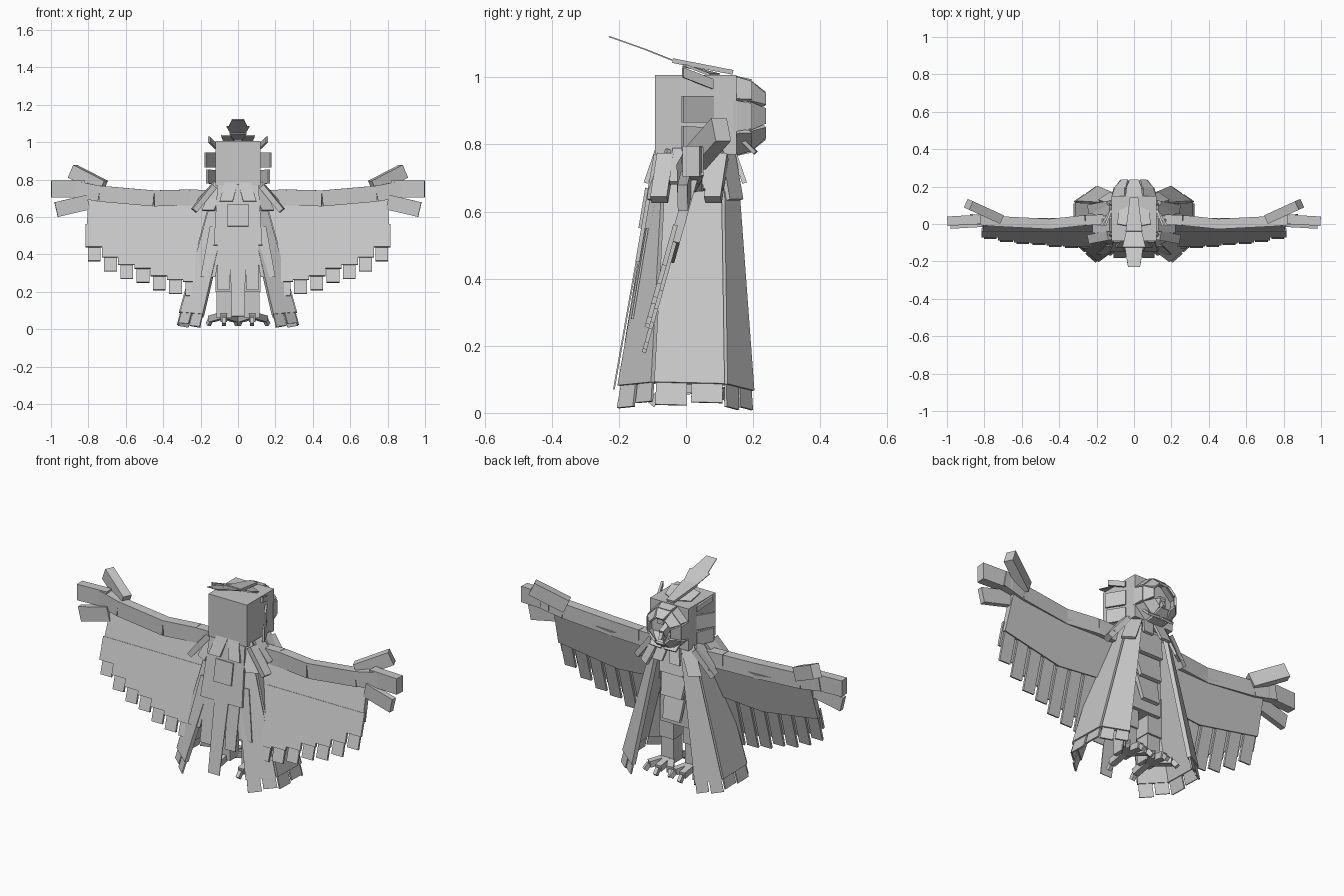
import bpy, bmesh
from math import sin, cos, pi
from mathutils import Vector as V

if "Cube" in bpy.data.objects:
    bpy.data.objects.remove(bpy.data.objects["Cube"])

grey = bpy.data.materials.new("plain grey")
grey.use_nodes = True
grey.diffuse_color = (0.58, 0.58, 0.58, 1)
grey.node_tree.nodes["Principled BSDF"].inputs["Base Color"].default_value = (0.58, 0.58, 0.58, 1)


def make(name, solids):
    """One object from a list of (corner loop, opposite loop) solids."""
    bm = bmesh.new()
    for a, b in solids:
        va, vb = [bm.verts.new(p) for p in a], [bm.verts.new(p) for p in b]
        bm.faces.new(va)
        bm.faces.new(vb[::-1])
        for i in range(len(va)):
            j = (i + 1) % len(va)
            bm.faces.new((va[j], va[i], vb[i], vb[j]))
    bmesh.ops.recalc_face_normals(bm, faces=bm.faces)
    mesh = bpy.data.meshes.new(name)
    bm.to_mesh(mesh)
    bm.free()
    mesh.materials.append(grey)
    obj = bpy.data.objects.new(name, mesh)
    bpy.context.collection.objects.link(obj)
    return obj


def plate(pts, t=0.012):
    """Flat panel thickened about its middle."""
    pts = [V(p) for p in pts]
    n = (pts[2] - pts[0]).cross(pts[3] - pts[1]).normalized() * t / 2
    return [p + n for p in pts], [p - n for p in pts]


def box(x0, x1, y0, y1, z0, z1):
    ring = [(x0, y0), (x1, y0), (x1, y1), (x0, y1)]
    return [V((*p, z0)) for p in ring], [V((*p, z1)) for p in ring]


def bar(a, b, w, h):
    """Square bar from a to b, w wide and h high."""
    a, b = V(a), V(b)
    d = (b - a).normalized()
    s = d.cross(V((0, 0, 1)) if abs(d.z) < 0.9 else V((0, 1, 0))).normalized()
    u = s.cross(d)
    off = [s * i * w / 2 + u * j * h / 2 for i, j in ((-1, -1), (1, -1), (1, 1), (-1, 1))]
    return [a + o for o in off], [b + o for o in off]


def both(solids):
    flip = [tuple([V((-p.x, p.y, p.z)) for p in loop] for loop in s) for s in solids]
    return solids + flip


# Head block and torso
make("head", [box(-.12, .12, -.092, .15, .77, 1.007)])
make("torso", [box(-.095, .095, -.06, .09, .3, .77)])
make("chest_plates", [plate([(-w, .09, z), (w, .09, z), (w * .8, .125, z - .15), (-w * .8, .125, z - .15)], .02)
                      for w, z in ((.09, .75), (.08, .62), (.065, .49))])

# Octagonal face disc with recessed face, eyes and beak
def face_ring(r, y, k, turn=0.0):
    a = pi / 8 + k * pi / 4 + turn
    return V((r * cos(a), y, .885 + r * sin(a)))

disc = []
for k in range(8):
    disc.append(plate([face_ring(.125, .14, k), face_ring(.125, .14, k + 1),
                       face_ring(.11, .195, k + 1, -.04), face_ring(.11, .195, k, .04)]))
    disc.append(plate([face_ring(.11, .19, k), face_ring(.11, .19, k + 1),
                       face_ring(.07, .235, k + 1, -.06), face_ring(.07, .235, k, .06)]))
make("face_disc", disc)
make("eyes", both([box(.02, .055, .15, .175, .89, .925)]))
make("beak", [bar((0, .15, .885), (0, .215, .86), .03, .04), bar((0, .205, .87), (0, .225, .83), .02, .022)])

# Feather plates flaring from the head sides and chin
make("cheek_feathers", both([
    plate([(.12, .08, z0), (.12, .08, z1), (.12 + out, -.01, z1 + lift), (.12 + out, -.01, z0 + lift)])
    for z0, z1, out, lift in ((.775, .85, .045, .005), (.865, .945, .055, 0), (.965, .995, .035, .035))]))
make("chin_feathers", both([plate([(.01, .15, .83), (.09, .15, .83), (.08, .205, .775), (.01, .21, .775)])]))

# Crest laid over the crown, rising toward the tail side
make("crest", [
    plate([(-.022, .14, 1.015), (.022, .14, 1.015), (.045, -.04, 1.05), (-.045, -.04, 1.05)], .014),
    plate([(-.04, -.03, 1.047), (.04, -.03, 1.047), (.062, -.125, 1.085), (-.062, -.125, 1.085)], .004),
    plate([(-.05, -.12, 1.083), (.05, -.12, 1.083), (.032, -.23, 1.122), (-.032, -.23, 1.122)], .004)])
make("crown_feathers", both([
    plate([(.02, .1, 1.008), (.08, .07, 1.008), (.09, .0, 1.035), (.04, -.01, 1.035)], .008)]))

# Collar of overlapping feathers around the neck
collar = []
for (x0, y0), (x1, y1), drop in (((0, -.085), (.07, -.085), .1), ((.06, -.085), (.125, -.05), .15),
                                 ((.125, -.04), (.125, .03), .1), ((.125, .04), (.125, .1), .12),
                                 ((.12, .1), (.06, .14), .15), ((.06, .14), (.0, .14), .1)):
    m = V(((x0 + x1) / 2, (y0 + y1) / 2 - .03, 0)).normalized() * .06
    m.x *= 1.6
    collar.append(plate([(x0, y0, .785), (x1, y1, .785),
                         (x1 + m.x, y1 + m.y * .6, .785 - drop), (x0 + m.x, y0 + m.y * .6, .785 - drop)], .014))
make("collar_feathers", both(collar))
make("shoulder_feathers", both([bar((.13, y, .765), (.235, y - .02, .635), .05, .03) for y in (-.06, .1)]))

# Cape: three flared panels each side, fringed with short feathers
top = [V(p) for p in ((.03, -.08, .74), (.125, -.06, .74), (.125, .105, .74), (.07, .145, .74))]
low = [V(p) for p in ((.185, -.195, .08), (.305, -.095, .09), (.305, .115, .085), (.19, .195, .065))]
cape, fringe = [], []
for i in range(3):
    a, b, c, d = top[i], top[i + 1], low[i + 1], low[i]
    cape.append(plate([a.lerp(b, .5 * (i == 0) * 0), b, c, d], .022))
    for k in range(2):
        u, v = k / 2 + .03, k / 2 + .47
        p, q = d.lerp(c, u), d.lerp(c, v)
        dp, dq = p - a.lerp(b, u), q - a.lerp(b, v)
        reach = .1 - .015 * k
        fringe.append(plate([p - dp * .06, q - dq * .06, q + dq * reach, p + dp * reach], .008))
make("cape", both(cape))
make("cape_fringe", both(fringe))

# Tail feathers hanging on the rear
make("tail_cover", [
    plate([(-.11, -.09, .77), (.11, -.09, .77), (.13, -.145, .45), (-.13, -.145, .45)], .012),
    plate([(-.055, -.115, .67), (.055, -.115, .67), (.055, -.135, .55), (-.055, -.135, .55)], .014)])
make("tail_feathers", [
    plate([(-.045, -.13, .55), (.045, -.13, .55), (.035, -.215, .07), (-.035, -.215, .07)], .005)] + both([
    plate([(.03, -.125, .55), (.11, -.125, .55), (.11, -.18, .21), (.045, -.18, .21)], .006),
    plate([(.08, -.12, .55), (.15, -.115, .55), (.2, -.16, .28), (.12, -.165, .28)], .006)]))

# Legs and clawed feet
legs, toes = [box(.03, .12, -.04, .07, .2, .42), box(.035, .115, -.02, .06, .06, .22)], []
for x, y in ((.015, .12), (.075, .14), (.145, .12), (.075, -.08)):
    knuckle = V((x, y, .055))
    toes.append(bar((.075, .02, .075), knuckle, .035, .035))
    step = (knuckle - V((.075, .02, .055))).normalized() * .025
    toes.append(bar(knuckle, knuckle + step + V((0, 0, -.03)), .02, .025))
make("legs", both(legs))
make("toes", both(toes))

# Wings: the whole sheet leans, its lower edge toward the tail side
def wing_y(z):
    return .02 + (z - .7) * .28

def w(x, z, dy=0.0):
    return V((x, wing_y(z) + dy, z))

spine = [V(p) for p in ((.1, .025, .7), (.26, .02, .705), (.45, .0, .7), (.74, .015, .725), (.87, .025, .75))]
make("wing_arm", both([bar(a, b, .055, .085) for a, b in zip(spine, spine[1:])]))
make("wing_sheet", both([
    plate([w(.1, .7), w(.45, .69), w(.45, .45), w(.1, .48)], .03),
    plate([w(.45, .69), w(.8, .71), w(.81, .51), w(.45, .45)], .03)]))
make("wing_tip_feathers", both([
    bar((.72, .03, .76), (.885, .105, .845), .05, .075),
    bar((.82, .025, .75), (.998, .015, .75), .05, .09),
    bar((.8, .0, .68), (.972, -.01, .64), .03, .08)]))

# Two staggered rows of flight feathers, shorter toward the tip
feathers = []
for i, tip in enumerate((.365, .31, .27, .25, .21, .19, .18)):
    x = .735 - i * .087
    feathers.append(plate([w(x, .54), w(x + .068, .54), w(x + .068, tip), w(x, tip)], .012))
    feathers.append(plate([w(x - .01, .56, -.012), w(x + .08, .56, -.012),
                           w(x + .08, tip + .075, -.012), w(x - .01, tip + .075, -.012)], .014))
make("flight_feathers", both(feathers))
